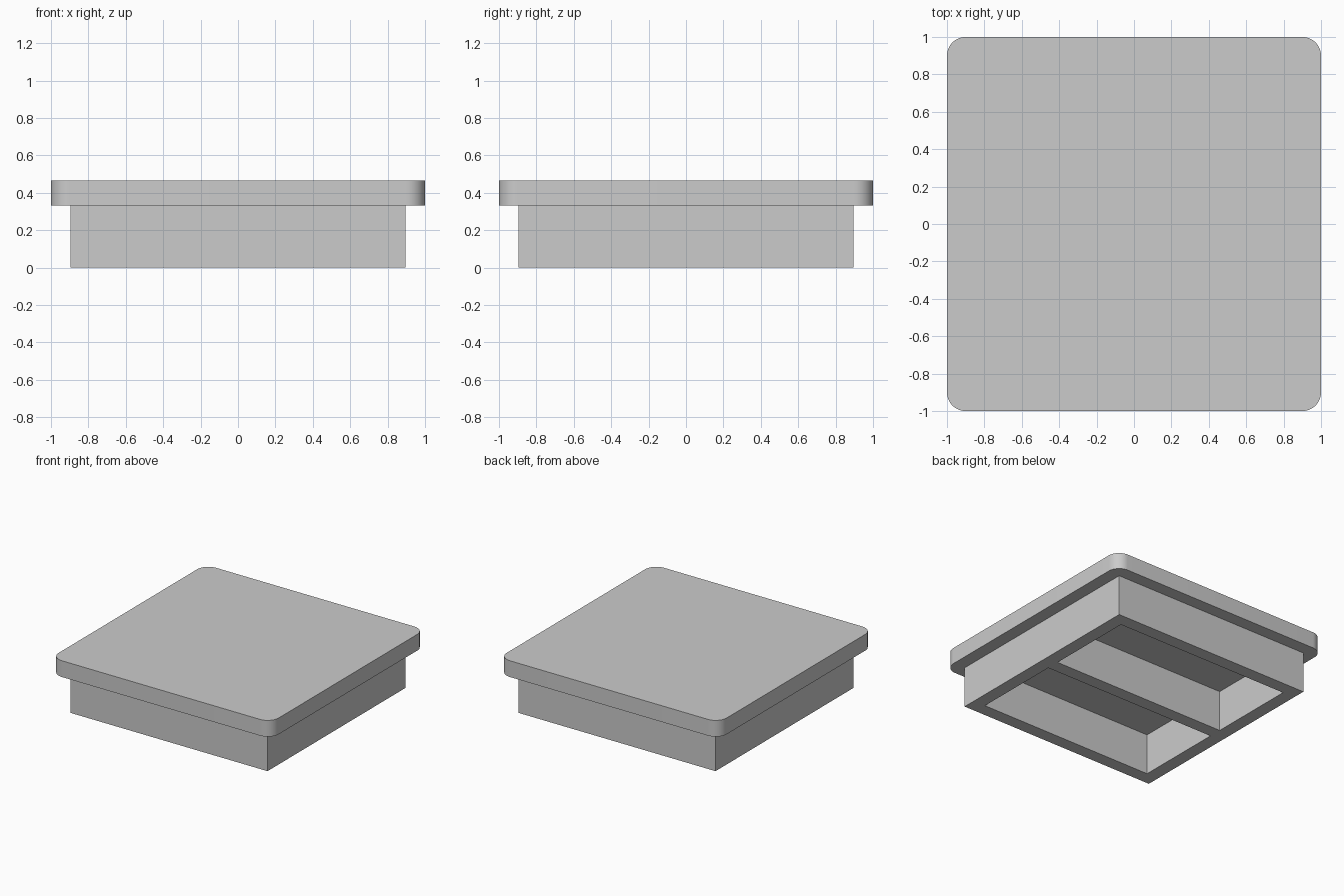
import bpy, bmesh, math

if "Cube" in bpy.data.objects:
    bpy.data.objects.remove(bpy.data.objects["Cube"])

LID_BOTTOM, LID_TOP = 0.3335, 0.467
RADIUS, SEGMENTS = 0.1, 12
BASE, WALL = 0.895, 0.107      # half width of the base, wall thickness

grey = bpy.data.materials.new("light grey")
grey.diffuse_color = (0.6, 0.6, 0.6, 1)
grey.use_nodes = True
grey.node_tree.nodes["Principled BSDF"].inputs["Base Color"].default_value = grey.diffuse_color


def finish(bm, name):
    bmesh.ops.recalc_face_normals(bm, faces=bm.faces)
    mesh = bpy.data.meshes.new(name)
    bm.to_mesh(mesh)
    bm.free()
    mesh.materials.append(grey)
    obj = bpy.data.objects.new(name, mesh)
    bpy.context.collection.objects.link(obj)
    return obj


# Lid: square slab with rounded corners
bm = bmesh.new()
outline = []
for k, (sx, sy) in enumerate([(1, 1), (-1, 1), (-1, -1), (1, -1)]):
    for i in range(SEGMENTS + 1):
        a = math.pi / 2 * (k + i / SEGMENTS)
        outline.append(bm.verts.new((sx * (1 - RADIUS) + RADIUS * math.cos(a),
                                     sy * (1 - RADIUS) + RADIUS * math.sin(a),
                                     LID_BOTTOM)))
face = bm.faces.new(outline)
ext = bmesh.ops.extrude_face_region(bm, geom=[face], use_keep_orig=True)
for v in ext["geom"]:
    if isinstance(v, bmesh.types.BMVert):
        v.co.z = LID_TOP
lid = finish(bm, "lid")
bpy.context.view_layer.objects.active = lid
lid.select_set(True)
bpy.ops.object.shade_smooth_by_angle(angle=math.radians(30))

# Base frame: square ring with a middle rib along x, open up to the lid
bm = bmesh.new()
inner = BASE - WALL
xs = [-BASE, -inner, inner, BASE]
ys = [-BASE, -inner, -WALL / 2, WALL / 2, inner, BASE]
grid = [[bm.verts.new((x, y, 0)) for y in ys] for x in xs]
for i in range(3):
    for j in range(5):
        if i == 1 and j in (1, 3):     # the two pockets
            continue
        bm.faces.new((grid[i][j], grid[i + 1][j],
                      grid[i + 1][j + 1], grid[i][j + 1]))
ext = bmesh.ops.extrude_face_region(bm, geom=bm.faces[:], use_keep_orig=True)
top = [g for g in ext["geom"] if isinstance(g, bmesh.types.BMFace)]
for v in ext["geom"]:
    if isinstance(v, bmesh.types.BMVert):
        v.co.z = LID_BOTTOM
bmesh.ops.recalc_face_normals(bm, faces=bm.faces)
# The walls meet the lid, so their hidden top faces are dropped
bmesh.ops.delete(bm, geom=top, context="FACES")
finish(bm, "base_frame")
